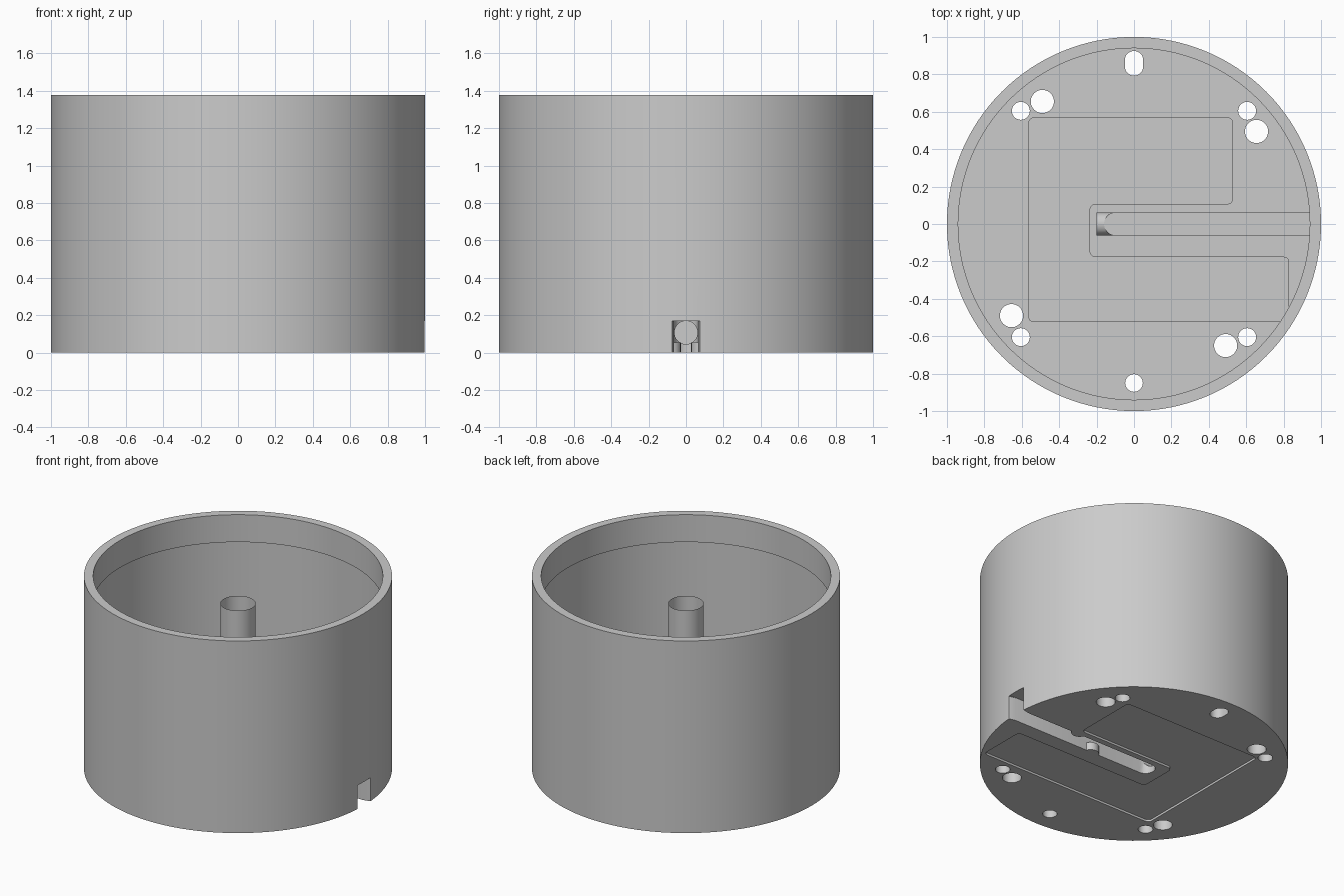
import bpy, bmesh, math
from mathutils import Matrix

old = bpy.data.objects.get("Cube")
if old:
    bpy.data.objects.remove(old, do_unlink=True)

HEIGHT, SHOULDER, INNER = 1.376, 1.18, 0.94
SLOT_W, SLOT_TOP = 0.063, 0.17

grey = bpy.data.materials.new("light_grey")
grey.use_nodes = True
grey.diffuse_color = (0.6, 0.6, 0.6, 1)
grey.node_tree.nodes["Principled BSDF"].inputs["Base Color"].default_value = (0.6, 0.6, 0.6, 1)


def finish(bm, name):
    bmesh.ops.recalc_face_normals(bm, faces=bm.faces[:])
    mesh = bpy.data.meshes.new(name)
    bm.to_mesh(mesh)
    bm.free()
    obj = bpy.data.objects.new(name, mesh)
    bpy.context.collection.objects.link(obj)
    return obj


def cylinder(name, x, y, r, z0, z1, segments=40):
    bm = bmesh.new()
    bmesh.ops.create_cone(bm, cap_ends=True, segments=segments, radius1=r, radius2=r, depth=z1 - z0,
                          matrix=Matrix.Translation((x, y, (z0 + z1) / 2)))
    return finish(bm, name)


def prism(name, points, z0, z1, radius=0, rounded=lambda x: True):
    """Extruded outline with rounded upright edges."""
    bm = bmesh.new()
    base = bm.faces.new([bm.verts.new((x, y, z0)) for x, y in points])
    up = bmesh.ops.extrude_face_region(bm, geom=[base])["geom"]
    bmesh.ops.translate(bm, verts=[v for v in up if isinstance(v, bmesh.types.BMVert)], vec=(0, 0, z1 - z0))
    if radius:
        edges = [e for e in bm.edges if abs(e.verts[0].co.z - e.verts[1].co.z) > 0.001
                 and rounded(e.verts[0].co.x)]
        bmesh.ops.bevel(bm, geom=edges, offset=radius, segments=8, profile=0.5, affect="EDGES")
    return finish(bm, name)


def cut(target, cutter):
    mod = target.modifiers.new("cut", "BOOLEAN")
    mod.operation = "DIFFERENCE"
    mod.solver = "EXACT"
    mod.object = cutter
    bpy.context.view_layer.objects.active = target
    bpy.ops.object.modifier_apply(modifier=mod.name)
    bpy.data.objects.remove(cutter, do_unlink=True)


# Round housing with the upper pocket and central shaft bore
body = cylinder("round_housing", 0, 0, 1, 0, HEIGHT, 128)
cut(body, cylinder("pocket", 0, 0, INNER, SHOULDER, HEIGHT + 0.2, 128))
cut(body, cylinder("bore", 0, 0, 0.115, 0.5, SHOULDER + 0.1, 48))

# Shallow label recess in the underside, leaving a tongue around the cable slot
recess = [(-0.565, -0.525), (0.83, -0.525), (0.83, -0.175), (-0.235, -0.175),
          (-0.235, 0.105), (0.53, 0.105), (0.53, 0.57), (-0.565, 0.57)]
cut(body, prism("recess", recess, -0.1, 0.015, 0.03))

# Cable slot with two staggered retaining bumps, a flared mouth and a tunnel end
slot = prism("slot", [(-0.16, -SLOT_W), (1.1, -SLOT_W), (1.1, SLOT_W), (-0.16, SLOT_W)],
             -0.1, SLOT_TOP, SLOT_W * 0.99, lambda x: x < 0)
for x, side in ((0.53, 1), (0.3, -1)):
    cut(slot, cylinder("bump", x, side * (SLOT_W + 0.02), 0.055, -0.2, 0.055))
cut(body, slot)
cut(body, prism("mouth", [(0.9, -0.051), (1.1, -0.099), (1.1, 0.099), (0.9, 0.051)], -0.1, SLOT_TOP - 0.001))
tunnel = cylinder("tunnel", 0, 0, SLOT_W - 0.001, -0.075, 0.075)
tunnel.data.transform(Matrix.Translation((-0.125, 0, 0.107)) @ Matrix.Rotation(math.pi / 2, 4, "Y"))
cut(body, tunnel)

# Screw holes, larger peg holes and the two alignment holes
holes = [(sx * 0.605, sy * 0.605, 0.048) for sx in (-1, 1) for sy in (-1, 1)]
holes += [(-0.49, 0.655, 0.062), (0.655, 0.495, 0.062), (0.49, -0.65, 0.062), (-0.655, -0.49, 0.062)]
holes += [(0, -0.85, 0.047)]
for x, y, r in holes:
    cut(body, cylinder("hole", x, y, r, -0.1, 0.3))
oval = [(-0.049, 0.793), (0.049, 0.793), (0.049, 0.925), (-0.049, 0.925)]
cut(body, prism("oval_hole", oval, -0.1, 0.3, 0.0485))

# Leave the inside open: drop the level faces between the slot and the rim
bm = bmesh.new()
bm.from_mesh(body.data)
bm.normal_update()
inside = [f for f in bm.faces if abs(f.normal.z) > 0.9 and 0.2 < f.calc_center_median().z < HEIGHT - 0.05]
bmesh.ops.delete(bm, geom=inside, context="FACES")
bm.to_mesh(body.data)
bm.free()

body.data.materials.clear()
body.data.materials.append(grey)
for p in body.data.polygons:
    p.material_index = 0
bpy.ops.object.select_all(action="DESELECT")
body.select_set(True)
bpy.context.view_layer.objects.active = body
bpy.ops.object.shade_smooth_by_angle(angle=math.radians(30))
